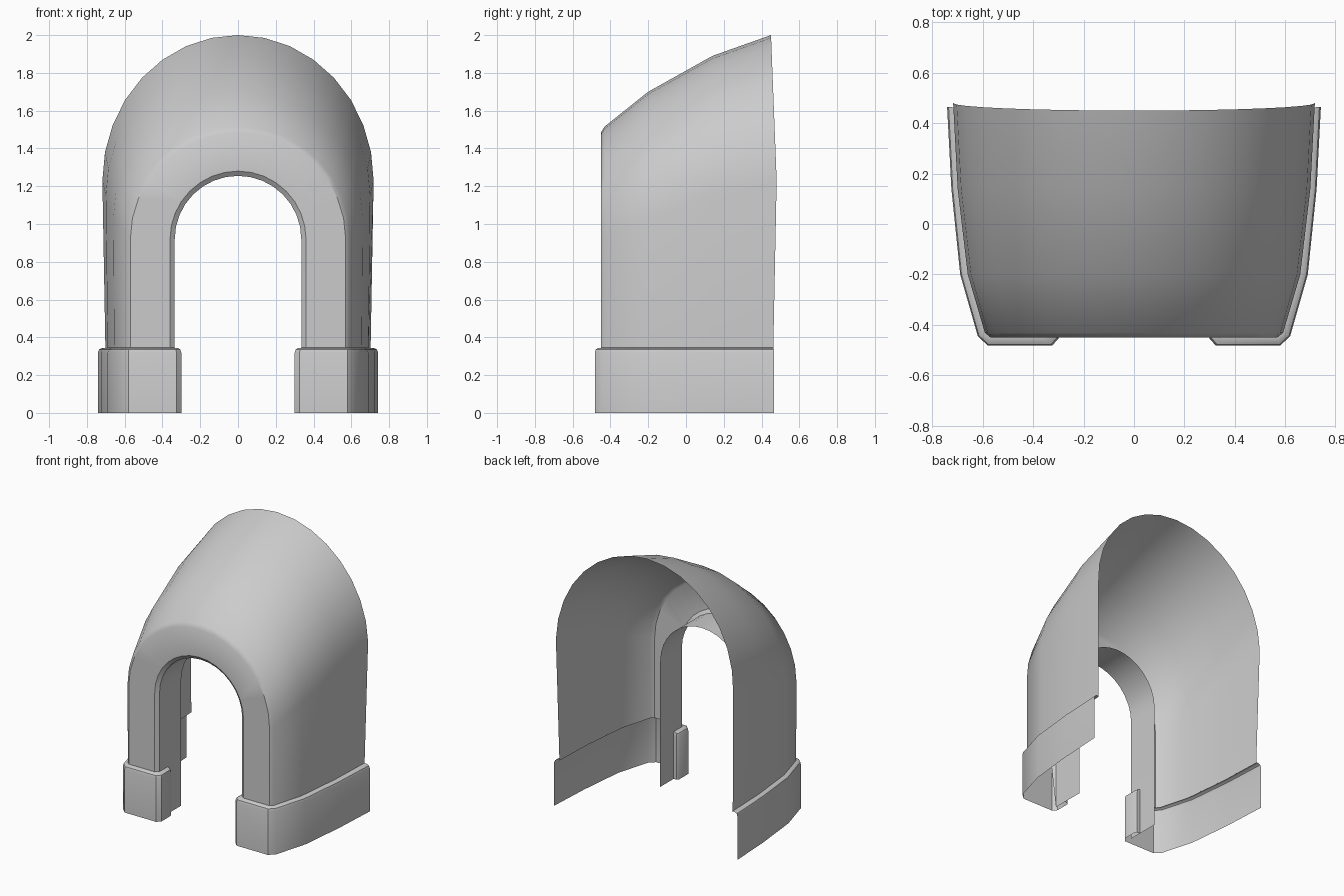
import bpy, bmesh, math

if "Cube" in bpy.data.objects:
    bpy.data.objects.remove(bpy.data.objects["Cube"])

N = 16  # segments over the arch


def grid_object(name, rows):
    """Skin a list of equal-length point rows into a smooth open surface."""
    bm = bmesh.new()
    vs = [[bm.verts.new(p) for p in row] for row in rows]
    for a, b in zip(vs, vs[1:]):
        for i in range(len(a) - 1):
            bm.faces.new((a[i], a[i + 1], b[i + 1], b[i]))
    bmesh.ops.remove_doubles(bm, verts=bm.verts, dist=1e-5)
    bmesh.ops.recalc_face_normals(bm, faces=bm.faces)
    mesh = bpy.data.meshes.new(name)
    bm.to_mesh(mesh)
    bm.free()
    ob = bpy.data.objects.new(name, mesh)
    bpy.context.collection.objects.link(ob)
    bpy.ops.object.select_all(action='DESELECT')
    bpy.context.view_layer.objects.active = ob
    ob.select_set(True)
    bpy.ops.object.shade_smooth_by_angle(angle=math.radians(35))
    return ob


def arch(y, hw, spring, rise, bottom, foot_hw, y_side=0.0, y_foot=0.0):
    """Arch section: straight legs plus half ellipse."""
    row = [(hw * math.cos(math.pi * i / N),
            y + y_side * (1 - math.sin(math.pi * i / N)),
            spring + rise * math.sin(math.pi * i / N)) for i in range(N + 1)]
    yf = y + y_foot
    return [(foot_hw, yf, bottom)] + row + [(-foot_hw, yf, bottom)]


# Hood shell: inner reveal, front face, then flaring outer wall
Z = 0.34
grid_object("arched_hood", [
    arch(-0.18, 0.335, 0.92, 0.335, 0.0, 0.335),
    arch(-0.43, 0.335, 0.92, 0.335, 0.0, 0.335),
    arch(-0.45, 0.36, 0.92, 0.36, Z, 0.36),
    arch(-0.45, 0.57, 0.92, 0.565, Z, 0.57),
    arch(-0.432, 0.592, 0.925, 0.59, Z, 0.59),
    arch(-0.20, 0.66, 1.03, 0.67, Z, 0.655),
    arch(0.14, 0.70, 1.15, 0.74, Z, 0.69),
    arch(0.45, 0.718, 1.23, 0.77, Z, 0.702, 0.03, 0.012),
])

# Base skirts: raised band wrapped around each leg
inner = [(.335, -.335), (.335, -.345), (.335, -.36), (.335, -.43), (.36, -.45),
         (.57, -.45), (.59, -.432), (.655, -.20), (.69, .14), (.702, .462)]
outer = [(.335, -.335), (.31, -.335), (.30, -.35), (.30, -.455), (.325, -.483),
         (.58, -.483), (.62, -.445), (.69, -.20), (.725, .14), (.742, .465)]
for side, label in ((-1, "left"), (1, "right")):
    rows = []
    for t, z in ((0, 0.345), (0.5, 0.343), (0.85, 0.335), (1, 0.318), (1, 0)):
        rows.append([(side * (a[0] + (b[0] - a[0]) * t),
                      a[1] + (b[1] - a[1]) * t, z)
                     for a, b in zip(inner, outer)])
    grid_object(label + "_base_skirt", rows)
